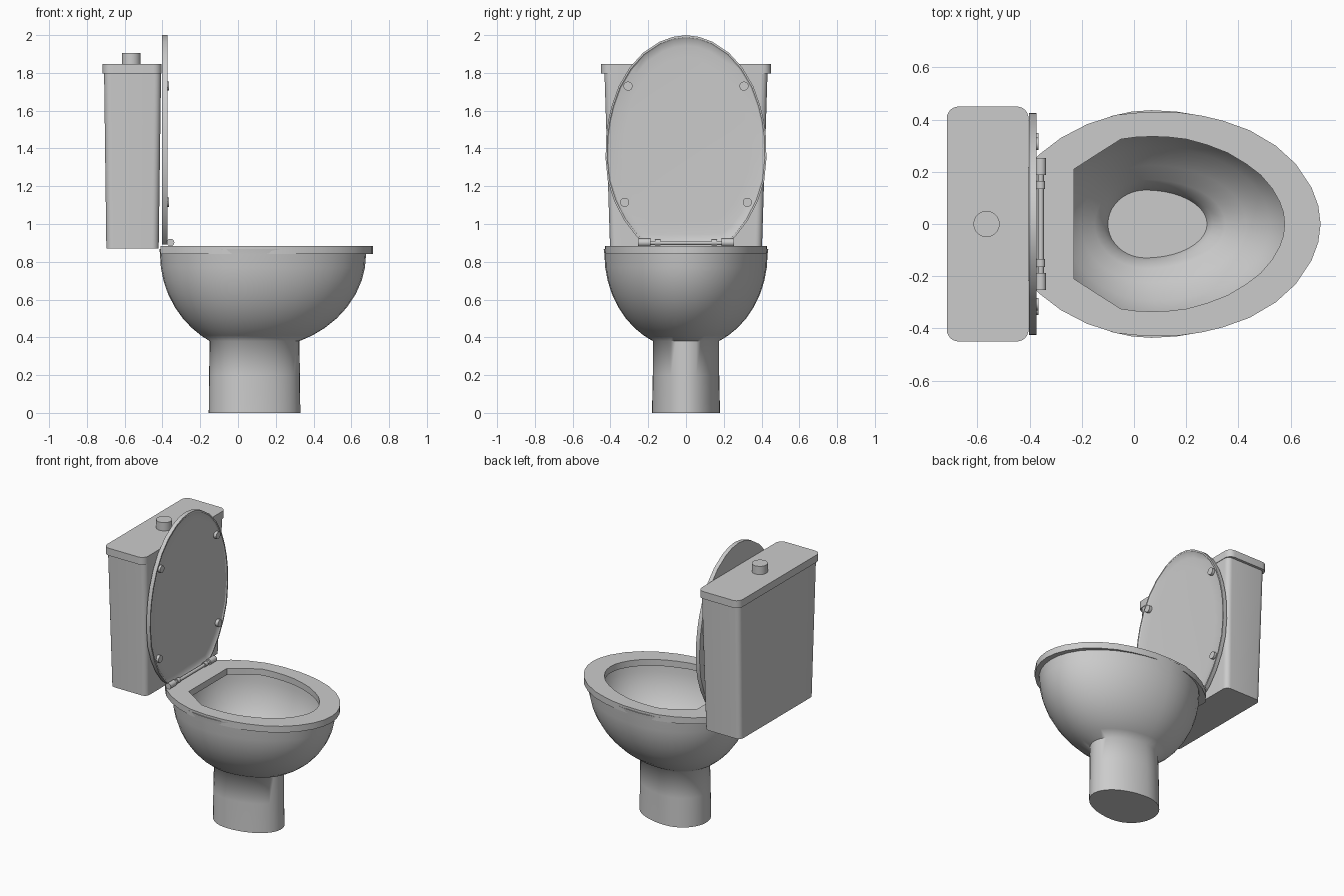
import bpy, bmesh
from math import sin, cos, pi, radians, sqrt

if "Cube" in bpy.data.objects:
    bpy.data.objects.remove(bpy.data.objects["Cube"])


def finish(name, bm, angle=35):
    bmesh.ops.recalc_face_normals(bm, faces=bm.faces)
    me = bpy.data.meshes.new(name)
    bm.to_mesh(me)
    bm.free()
    ob = bpy.data.objects.new(name, me)
    bpy.context.collection.objects.link(ob)
    bpy.ops.object.select_all(action='DESELECT')
    bpy.context.view_layer.objects.active = ob
    ob.select_set(True)
    bpy.ops.object.shade_smooth_by_angle(angle=radians(angle))
    return ob


def loft(name, rings, closed=False, angle=35):
    """Skin a stack of equal-length rings; cap the ends or close into a loop."""
    bm = bmesh.new()
    vs = [[bm.verts.new(p) for p in r] for r in rings]
    n = len(vs[0])
    pairs = list(zip(vs, vs[1:])) + ([(vs[-1], vs[0])] if closed else [])
    for a, b in pairs:
        for i in range(n):
            j = (i + 1) % n
            bm.faces.new((a[i], a[j], b[j], b[i]))
    if not closed:
        bm.faces.new(vs[0])
        bm.faces.new(vs[-1])
    return finish(name, bm, angle)


def egg(z, x0, x1, w, split=0.44, n=40):
    """Oval from x0 to x1, half width w, widest at the split position."""
    c = x0 + (x1 - x0) * split
    return [(c + cos(t) * ((x1 - c) if cos(t) > 0 else (c - x0)), w * sin(t), z)
            for t in (2 * pi * i / n for i in range(n))]


def rounded_rect(z, x0, x1, w, r, n=6):
    pts = []
    for k, (cx, cy) in enumerate([(x1 - r, w - r), (x0 + r, w - r),
                                  (x0 + r, r - w), (x1 - r, r - w)]):
        for i in range(n + 1):
            t = pi / 2 * (k + i / n)
            pts.append((cx + r * cos(t), cy + r * sin(t), z))
    return pts


def mirrored(half):
    return half + [(x, -y) for x, y in half[-2:0:-1]]


def cylinder(name, center, r, depth, axis='Z', n=24):
    rings = []
    for s in (-0.5, 0.5):
        ring = []
        for i in range(n):
            a, b, h = r * cos(2 * pi * i / n), r * sin(2 * pi * i / n), s * depth
            off = {'X': (h, a, b), 'Y': (a, h, b), 'Z': (a, b, h)}[axis]
            ring.append([c + o for c, o in zip(center, off)])
        rings.append(ring)
    return loft(name, rings)


# Pedestal and bowl in one skin: pedestal, round outer wall, rim, inner wall, drain
body = [egg(0, -.155, .33, .18, .4), egg(.2, -.153, .328, .176, .4),
        egg(.38, -.15, .325, .175, .42)]
for z in (.41, .45, .5, .56, .63, .7, .77, .84):
    u = ((.84 - z) / .46) ** 2
    fb, ff, fw = sqrt(1 - .774 * u), sqrt(1 - .84 * u), sqrt(1 - .836 * u)
    body.append(egg(z, .09 - .503 * fb, .09 + .588 * ff, .432 * fw))
body += [egg(*r) for r in [
    (.868, -.416, .682, .436), (.868, -.34, .62, .375), (.78, -.335, .615, .372),
    (.68, -.315, .585, .35), (.58, -.27, .52, .295), (.5, -.205, .43, .225, .42),
    (.45, -.15, .35, .17, .4), (.41, -.115, .3, .142, .38), (.36, -.1, .28, .13, .38)]]
loft("bowl_and_pedestal", body, angle=65)

# Seat ring
outer = mirrored([(-.41, 0), (-.41, .21), (-.365, .265), (-.28, .33), (-.18, .382),
                  (-.07, .418), (.05, .43), (.176, .427), (.26, .415), (.34, .396),
                  (.443, .359), (.543, .3), (.62, .23), (.68, .14), (.706, .07),
                  (.715, 0)])
hole = mirrored([(-.23, 0), (-.23, .21), (-.14, .268), (-.05, .325), (.01, .333),
                 (.07, .335), (.13, .333), (.2, .325), (.28, .303), (.36, .272),
                 (.43, .23), (.485, .188), (.53, .135), (.558, .085), (.572, .045),
                 (.577, 0)])
loft("seat", [[(x, y, z) for x, y in o]
              for o, z in [(outer, .84), (outer, .884), (hole, .884), (hole, .84)]],
     closed=True, angle=30)


# Raised lid, same outline as the seat, with a shallow dished face
def lid_ring(x, s):
    return [(x, y * s * .99, 1.445 + (u - .1525) * s * .986) for u, y in outer]


loft("seat_lid", [lid_ring(-.402, 1), lid_ring(-.374, 1), lid_ring(-.374, .98),
                  lid_ring(-.38, .965), lid_ring(-.385, .9), lid_ring(-.387, .78)],
     angle=30)

# Lid bumpers, hinge knuckles and hinge rod
for s, side in ((1, "left"), (-1, "right")):
    cylinder(f"upper_bumper_{side}", (-.378, s * .307, 1.73), .024, .026, 'X')
    cylinder(f"lower_bumper_{side}", (-.378, s * .325, 1.115), .024, .026, 'X')
    cylinder(f"hinge_knuckle_{side}", (-.357, s * .22, .902), .02, .066, 'Y')
    cylinder(f"hinge_collar_{side}", (-.357, s * .15, .902), .016, .03, 'Y')
cylinder("hinge_rod", (-.357, 0, .9), .011, .4, 'Y', 16)

# Tank, tank lid and flush button
loft("tank", [rounded_rect(.87, -.697, -.42, .402, .035),
              rounded_rect(1.81, -.709, -.407, .432, .035)])
loft("tank_lid", [rounded_rect(1.797, -.717, -.404, .45, .045),
                  rounded_rect(1.848, -.717, -.404, .45, .045)])
cylinder("flush_button", (-.565, 0, 1.872), .05, .066, 'Z', 32)
